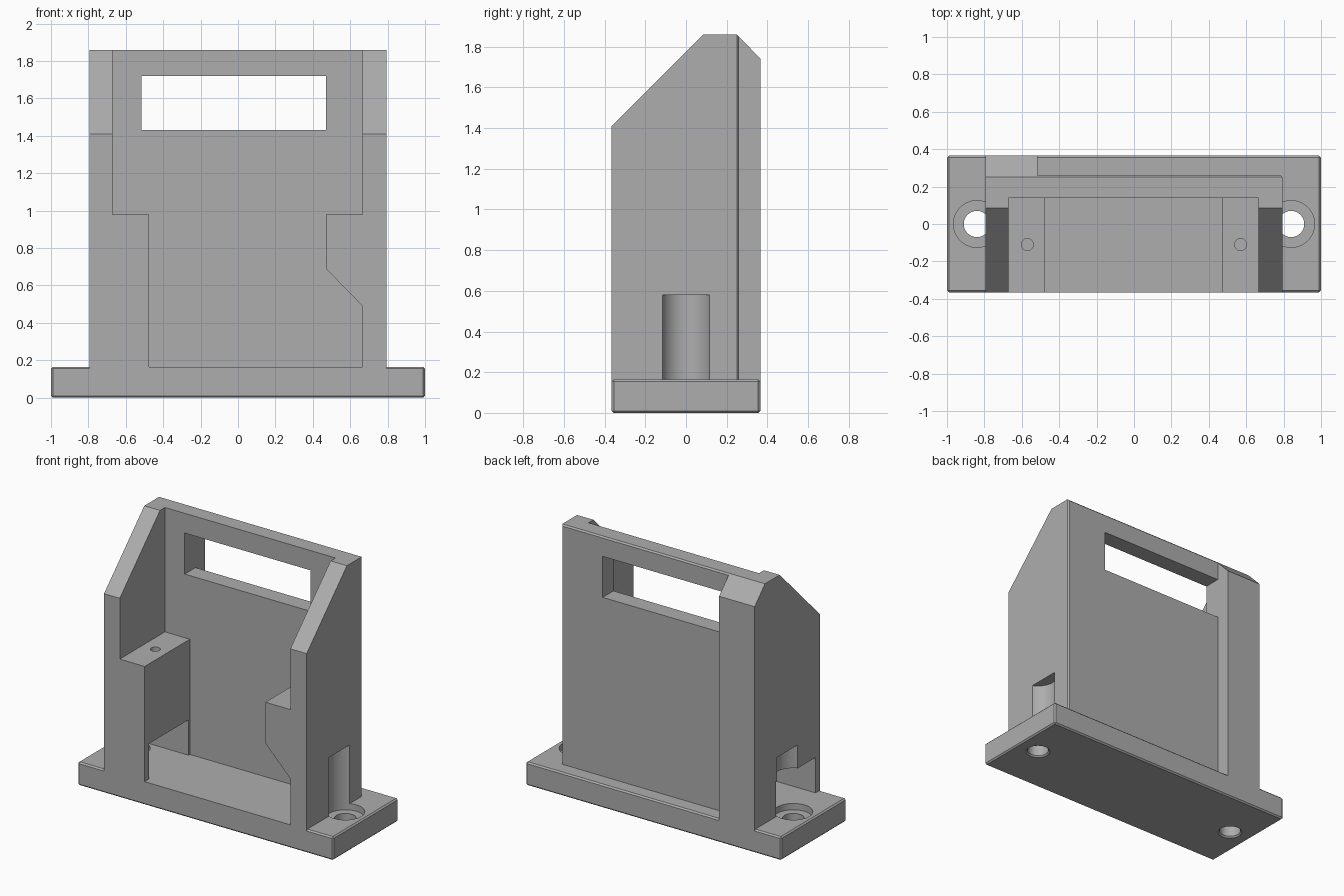
import bpy
import bmesh
from mathutils import Vector

cube = bpy.data.objects.get("Cube")
if cube:
    bpy.data.objects.remove(cube)

grey = bpy.data.materials.new("plain grey")
grey.use_nodes = True
colour = (0.42, 0.42, 0.42, 1)
grey.diffuse_color = colour
grey.node_tree.nodes["Principled BSDF"].inputs["Base Color"].default_value = colour


def finish(name, bm):
    bmesh.ops.recalc_face_normals(bm, faces=bm.faces)
    mesh = bpy.data.meshes.new(name)
    bm.to_mesh(mesh)
    bm.free()
    mesh.materials.append(grey)
    obj = bpy.data.objects.new(name, mesh)
    bpy.context.collection.objects.link(obj)
    return obj


def prism(name, profile, axis, start, end):
    """Extrude a 2D profile along an axis (0 = x, 1 = y, 2 = z)."""
    bm = bmesh.new()
    verts = []
    for a, b in profile:
        co = [a, b]
        co.insert(axis, start)
        verts.append(bm.verts.new(co))
    face = bm.faces.new(verts)
    move = Vector((0, 0, 0))
    move[axis] = end - start
    new = bmesh.ops.extrude_face_region(bm, geom=[face])["geom"]
    bmesh.ops.translate(bm, vec=move, verts=[v for v in new if isinstance(v, bmesh.types.BMVert)])
    return finish(name, bm)


def box(name, x0, x1, y0, y1, z0, z1):
    return prism(name, [(x0, y0), (x1, y0), (x1, y1), (x0, y1)], 2, z0, z1)


def cylinder(name, x, y, z0, z1, r0, r1=None, sides=48):
    bm = bmesh.new()
    bmesh.ops.create_cone(bm, cap_ends=True, segments=sides, radius1=r0,
                          radius2=r0 if r1 is None else r1, depth=z1 - z0)
    bmesh.ops.translate(bm, vec=(x, y, (z0 + z1) / 2), verts=bm.verts)
    return finish(name, bm)


def combine(target, other, operation):
    mod = target.modifiers.new("combine", "BOOLEAN")
    mod.operation = operation
    mod.solver = "EXACT"
    mod.object = other
    bpy.context.view_layer.objects.active = target
    bpy.ops.object.modifier_apply(modifier=mod.name)
    bpy.data.objects.remove(other)


def cut(target, other):
    combine(target, other, "DIFFERENCE")


DEEP = 0.365     # half depth of the base
BODY = 0.793     # half width of the body
FLOOR = 0.165    # top of the base

# Body: side outline with a sloped front and a chamfered back
bracket = prism("bracket", [(-DEEP, 0.08), (-DEEP, 1.41), (0.085, 1.86),
                            (0.25, 1.86), (DEEP, 1.742), (DEEP, 0.08)], 0, -BODY, BODY)

# Rear recess leaves a post on one side and a thin back wall
cut(bracket, prism("rear_recess", [(-0.515, 0.26), (BODY - 0.01, 0.26), (BODY + 0.01, 0.24),
                                   (1.1, 0.24), (1.1, 0.5), (-0.515, 0.5)], 2, 0, 2))

# Base plate with softened edges
base = box("base_plate", -1, 1, -DEEP, DEEP, 0, FLOOR)
bm = bmesh.new()
bm.from_mesh(base.data)
bmesh.ops.bevel(bm, geom=bm.edges[:], offset=0.01, segments=1, affect="EDGES")
bm.to_mesh(base.data)
bm.free()
combine(bracket, base, "UNION")

# Front cavity with a ledge on each side
cut(bracket, prism("cavity", [(-0.475, FLOOR), (0.665, FLOOR), (0.665, 0.49), (0.47, 0.69),
                              (0.47, 0.98), (0.665, 0.98), (0.665, 2), (-0.67, 2),
                              (-0.67, 0.98), (-0.475, 0.98)], 1, -0.6, 0.14))

# Window through the back wall
cut(bracket, box("window", -0.515, 0.47, 0.05, 0.5, 1.43, 1.72))

# Cable channel through one side wall
cut(bracket, box("channel", -BODY - 0.05, -0.4, -0.315, 0.125, FLOOR, 0.415))

# Screw pockets, screw holes and ledge pilot holes
for side in (-1, 1):
    x = side * 0.84
    cut(bracket, cylinder("screw_pocket", x, 0, 0.12, 0.58, 0.125))
    cut(bracket, cylinder("screw_hole", x, 0, -0.1, 0.3, 0.07))
    cut(bracket, cylinder("hole_chamfer", x, 0, -0.01, 0.012, 0.09, 0.068))
    cut(bracket, cylinder("pilot_hole", side * 0.57, -0.11, 0.75, 1.1, 0.032, sides=24))

# Smooth only the round walls
bpy.ops.object.select_all(action="DESELECT")
bracket.select_set(True)
bpy.context.view_layer.objects.active = bracket
bpy.ops.object.shade_smooth_by_angle(angle=0.5)
